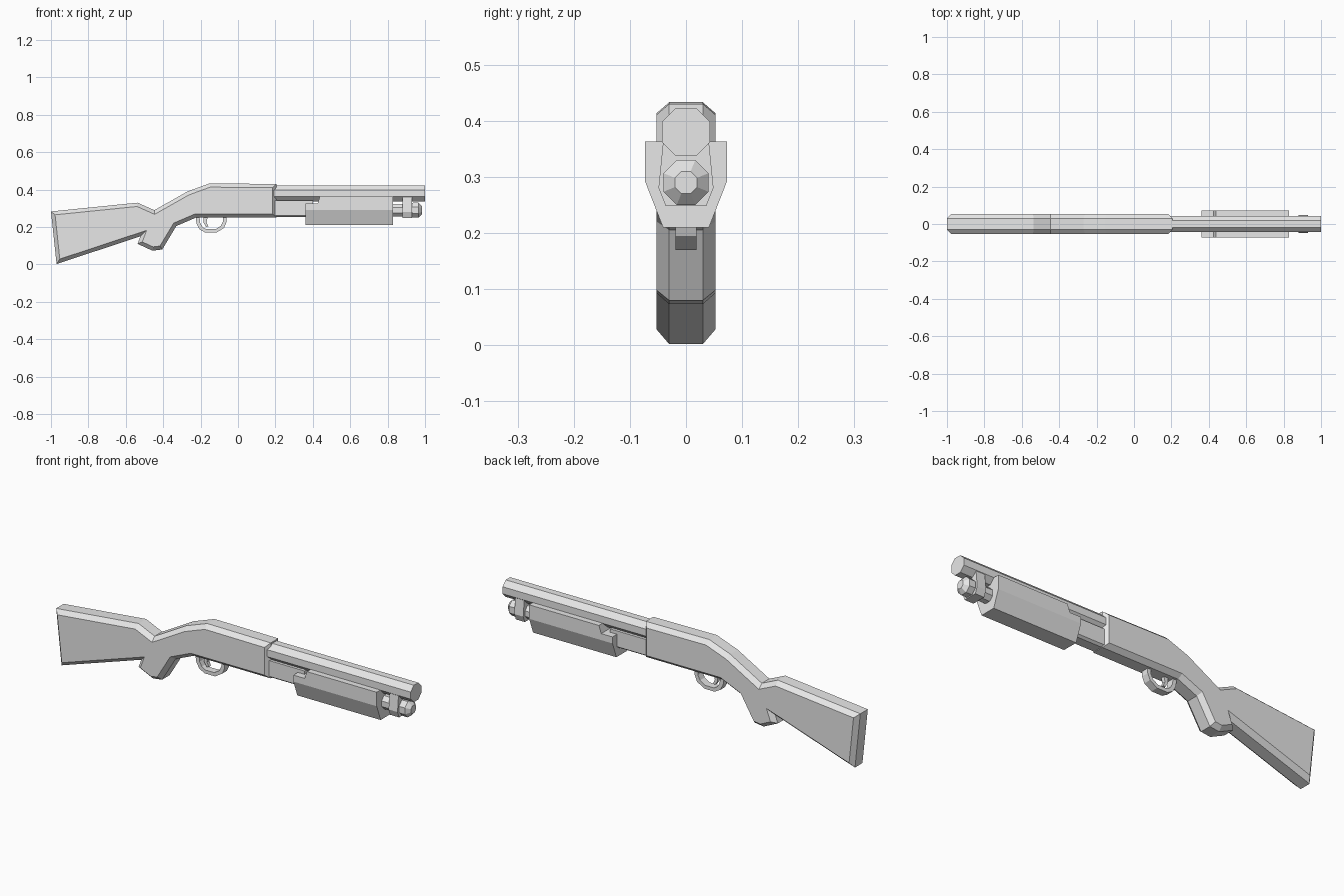
import bpy, bmesh, math
from mathutils import Vector

if "Cube" in bpy.data.objects:
    bpy.data.objects.remove(bpy.data.objects["Cube"])

grey = bpy.data.materials.new("light_grey")
grey.diffuse_color = (0.8, 0.8, 0.8, 1)
grey.use_nodes = True
grey.node_tree.nodes["Principled BSDF"].inputs["Base Color"].default_value = grey.diffuse_color


def loft(name, rings, closed=False):
    """Bridge rings of points; cap both ends unless the rings form a loop."""
    bm = bmesh.new()
    loops = [[bm.verts.new(p) for p in r] for r in rings]
    n = len(loops[0])
    pairs = list(zip(loops, loops[1:]))
    if closed:
        pairs.append((loops[-1], loops[0]))
    else:
        bm.faces.new(loops[0])
        bm.faces.new(loops[-1])
    for a, b in pairs:
        for i in range(n):
            j = (i + 1) % n
            bm.faces.new((a[i], a[j], b[j], b[i]))
    bmesh.ops.recalc_face_normals(bm, faces=bm.faces)
    me = bpy.data.meshes.new(name)
    bm.to_mesh(me)
    bm.free()
    me.materials.append(grey)
    ob = bpy.data.objects.new(name, me)
    bpy.context.collection.objects.link(ob)
    return ob


def inset(pts, d):
    """Mitred inward offset of a clockwise outline."""
    out = []
    for i, p in enumerate(pts):
        p = Vector(p)
        e1 = (p - Vector(pts[i - 1])).normalized()
        e2 = (Vector(pts[(i + 1) % len(pts)]) - p).normalized()
        n1, n2 = Vector((e1.y, -e1.x)), Vector((e2.y, -e2.x))
        out.append(p + (n1 + n2) * d / (1 + n1.dot(n2)))
    return out


def side_ring(pts, y):
    return [(p[0], y, p[1]) for p in pts]


def octagon(x, z, r):
    """Octagon with flats facing up and sideways; r is half the flat-to-flat width."""
    k = r / math.cos(math.pi / 8)
    angles = [math.pi / 8 + i * math.pi / 4 for i in range(8)]
    return [(x, k * math.cos(a), z + k * math.sin(a)) for a in angles]


def section(x, half):
    """Mirror a half cross-section (y, z) listed from top to bottom."""
    return [(x, y, z) for y, z in half] + [(x, -y, z) for y, z in reversed(half)]


# Stock, grip and receiver: one chamfered silhouette
outline = [(-1.0, .283), (-.537, .33), (-.447, .29), (-.27, .39), (-.152, .433),
           (.205, .43), (.205, .25), (-.225, .25), (-.33, .205), (-.405, .08),
           (-.457, .073), (-.537, .11), (-.522, .15), (-.97, .002)]
inner = inset(outline, .02)
loft("stock_and_receiver", [side_ring(inner, -.053), side_ring(outline, -.03),
                            side_ring(outline, .03), side_ring(inner, .053)])

# Barrel and magazine tube with its bevelled end cap
loft("barrel", [octagon(.19, .38, .043), octagon(1.0, .38, .043)])
loft("magazine_tube", [octagon(.19, .29, .034), octagon(.94, .29, .034)])
loft("magazine_cap", [octagon(.925, .29, .034), octagon(.935, .29, .04),
                      octagon(.965, .29, .04), octagon(.985, .29, .02)])

# Clamp joining barrel and tube
clamp = [(.041, .36), (.049, .28), (.036, .248)]
loft("barrel_clamp", [section(.88, clamp), section(.93, clamp)])

# Block between receiver and handguard
block = [(.037, .342), (.037, .262), (.025, .253)]
loft("tube_housing", [section(.19, block), section(.40, block)])

# Sliding handguard with a lowered rear step
def grip_section(x, top):
    return section(x, [(.073, top), (.073, .292), (.041, .21)])

loft("handguard", [grip_section(.362, .325), grip_section(.425, .325),
                   grip_section(.438, .363), grip_section(.83, .363)])

# Trigger guard: a flat band along a bent path
outer = [(-.227, .262), (-.222, .218), (-.205, .187), (-.175, .17),
         (-.115, .17), (-.075, .195), (-.062, .225), (-.062, .262)]
inside = [(-.207, .262), (-.202, .222), (-.19, .2), (-.17, .188),
          (-.12, .188), (-.092, .206), (-.08, .23), (-.08, .262)]
band = outer + inside[::-1]
loft("trigger_guard", [side_ring(band, -.019), side_ring(band, .019)])

# Trigger
trigger = [(-.185, .262), (-.16, .262), (-.168, .225), (-.158, .203),
           (-.17, .2), (-.184, .222)]
loft("trigger", [side_ring(trigger, -.009), side_ring(trigger, .009)])
